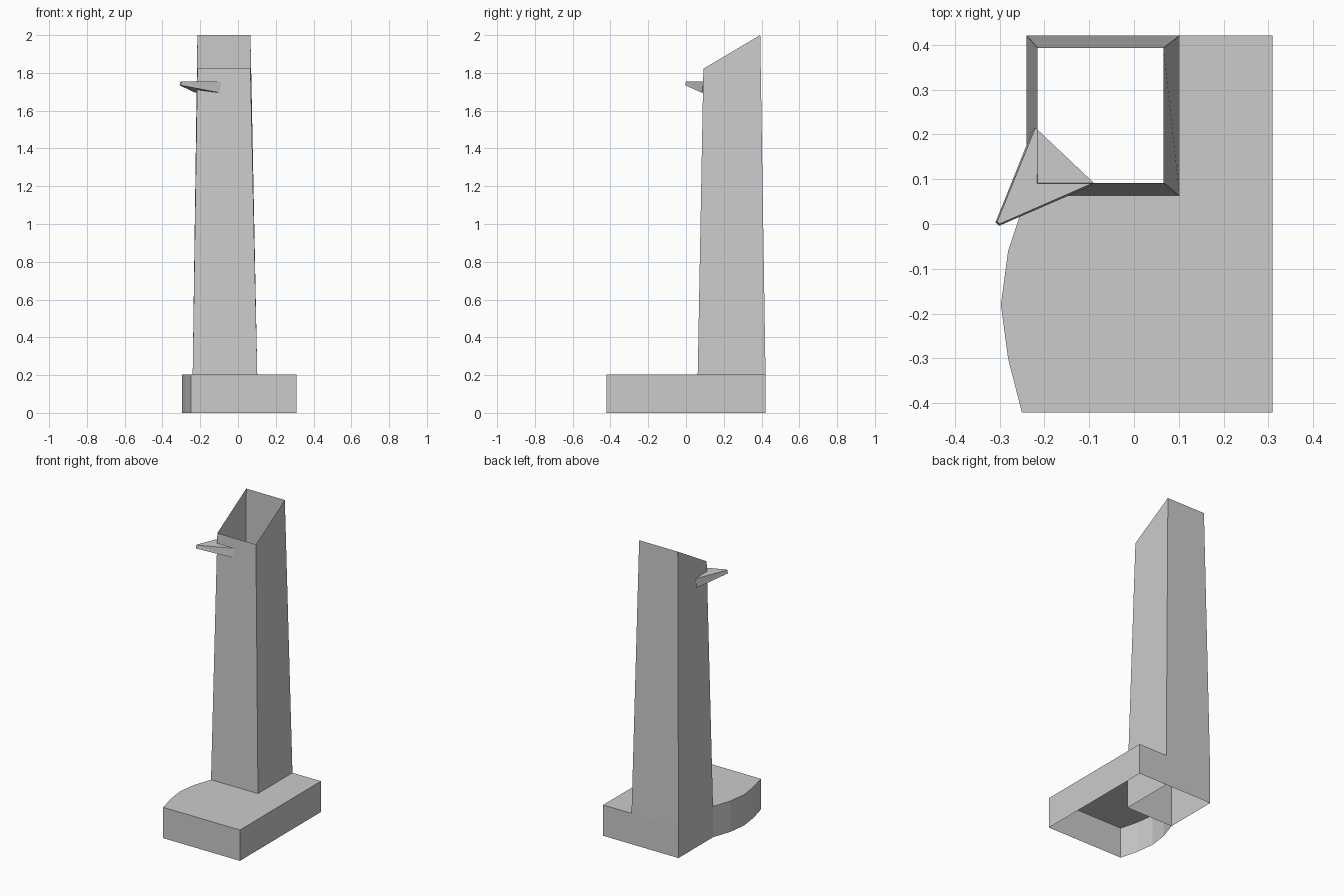
import bpy
import bmesh

cube = bpy.data.objects.get("Cube")
if cube:
    bpy.data.objects.remove(cube, do_unlink=True)

# Single plain finish
concrete = bpy.data.materials.new("plain_grey")
concrete.use_nodes = True
GREY = (0.6, 0.6, 0.6, 1)
concrete.diffuse_color = GREY
concrete.node_tree.nodes["Principled BSDF"].inputs["Base Color"].default_value = GREY


def finish(name, bm):
    bmesh.ops.recalc_face_normals(bm, faces=bm.faces)
    mesh = bpy.data.meshes.new(name)
    bm.to_mesh(mesh)
    bm.free()
    mesh.materials.append(concrete)
    obj = bpy.data.objects.new(name, mesh)
    bpy.context.collection.objects.link(obj)
    return obj


def ring(bm, points):
    return [bm.verts.new(p) for p in points]


def bridge(bm, low, high, closed=True):
    count = len(low)
    for i in range(count if closed else count - 1):
        j = (i + 1) % count
        bm.faces.new((low[i], low[j], high[j], high[i]))


def rectangle(x0, x1, y0, y1):
    return [(x0, y0), (x1, y0), (x1, y1), (x0, y1)]


BASE_TOP = 0.203
LEFT, RIGHT, FRONT, BACK = -0.24, 0.102, 0.062, 0.421

# Base: hollow block with one bowed side, wrapped around the tower foot
bm = bmesh.new()
outline = [(LEFT, FRONT), (-0.281, -0.06), (-0.297, -0.18), (-0.281, -0.30),
           (-0.25, -BACK), (0.309, -BACK), (0.309, BACK), (RIGHT, BACK)]
low = ring(bm, [(x, y, 0) for x, y in outline])
high = ring(bm, [(x, y, BASE_TOP) for x, y in outline])
bridge(bm, low, high, closed=False)
inner_corner = bm.verts.new((RIGHT, FRONT, BASE_TOP))
bm.faces.new(high + [inner_corner])
finish("base", bm)

# Tower: open tapered shaft with a slanted rim
bm = bmesh.new()
foot = rectangle(LEFT, RIGHT, FRONT, BACK)
rim = rectangle(-0.215, 0.066, 0.092, 0.393)
rings = [ring(bm, [(x, y, z) for x, y in foot]) for z in (0, BASE_TOP)]
rings.append(ring(bm, [(x, y, 2.0 if y > 0.2 else 1.822) for x, y in rim]))
for lower, upper in zip(rings, rings[1:]):
    bridge(bm, lower, upper)
finish("tower", bm)

# Corner ledge: triangular wedge with a blunt tip and sloping underside
bm = bmesh.new()
top = ring(bm, [(-0.22, 0.215, 1.755), (-0.305, 0.006, 1.755),
                (-0.300, 0.0, 1.755), (-0.09, 0.092, 1.755)])
under = ring(bm, [(-0.226, 0.21, 1.695), (-0.309, 0.004, 1.734),
                  (-0.301, -0.004, 1.734), (-0.098, 0.084, 1.695)])
bridge(bm, under, top)
bm.faces.new(top)
bm.faces.new(under[::-1])
bmesh.ops.triangulate(bm, faces=[f for f in bm.faces if len(f.verts) == 4])
finish("corner_ledge", bm)
